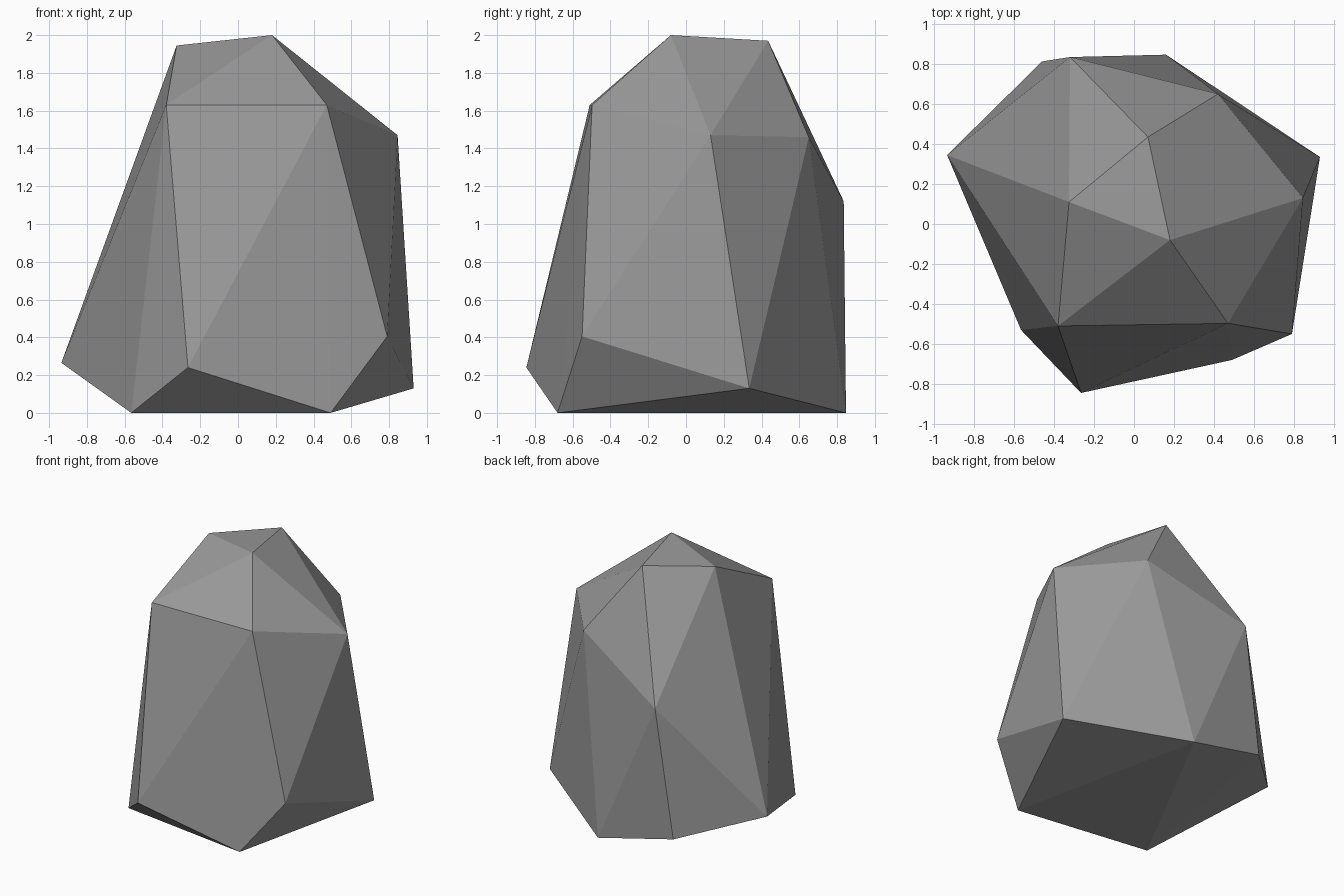
import bpy, bmesh

if "Cube" in bpy.data.objects:
    bpy.data.objects.remove(bpy.data.objects["Cube"])

# Corners of the boulder, in rings from the ground to the peak
base_ring = [(-0.565, -0.53, 0), (0.49, -0.68, 0), (0.16, 0.847, 0)]
lower_ring = [(-0.265, -0.845, 0.24), (0.79, -0.55, 0.405), (0.93, 0.335, 0.13),
              (-0.46, 0.813, 0.14), (-0.935, 0.345, 0.265)]
upper_ring = [(-0.38, -0.51, 1.63), (0.47, -0.497, 1.63), (0.845, 0.13, 1.47),
              (0.42, 0.65, 1.46), (-0.32, 0.835, 1.12)]
peak_ring = [(0.18, -0.08, 2.0), (0.07, 0.435, 1.97), (-0.325, 0.11, 1.945)]

# Faceted boulder: convex skin around the corners
bm = bmesh.new()
for point in base_ring + lower_ring + upper_ring + peak_ring:
    bm.verts.new(point)
bmesh.ops.convex_hull(bm, input=bm.verts[:])
bmesh.ops.recalc_face_normals(bm, faces=bm.faces[:])
mesh = bpy.data.meshes.new("boulder")
bm.to_mesh(mesh)
bm.free()

# Plain grey stone
stone = bpy.data.materials.new("grey stone")
stone.diffuse_color = (0.32, 0.32, 0.32, 1)
stone.use_nodes = True
stone.node_tree.nodes["Principled BSDF"].inputs["Base Color"].default_value = stone.diffuse_color
mesh.materials.append(stone)
boulder = bpy.data.objects.new("boulder", mesh)
bpy.context.collection.objects.link(boulder)
